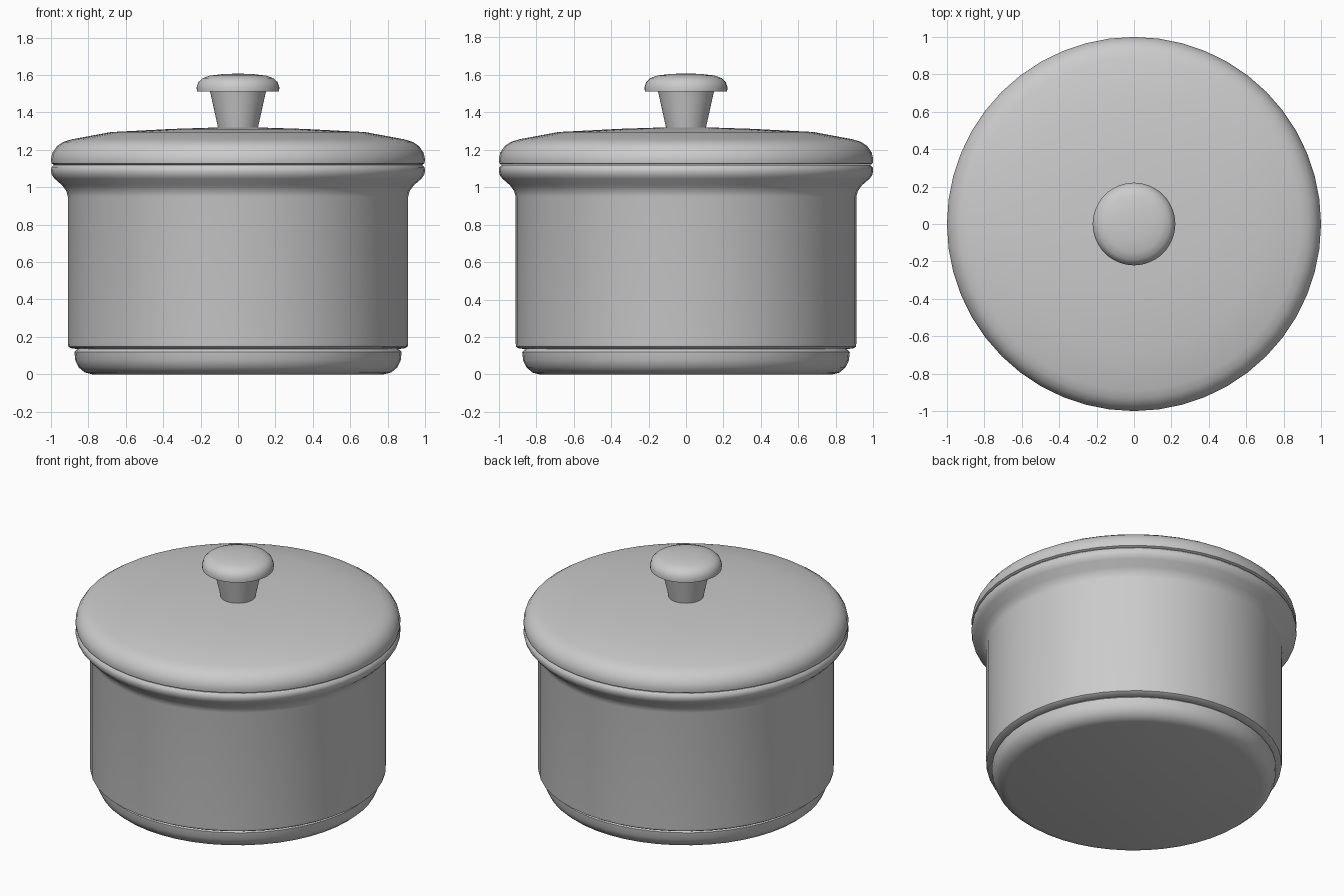
import bpy, bmesh
from math import pi, radians

if "Cube" in bpy.data.objects:
    bpy.data.objects.remove(bpy.data.objects["Cube"])

SEGMENTS = 48


def lathe(name, profile, segments=SEGMENTS, angle=40):
    """Spin an (r, z) profile around the z axis into a smooth-shaded object."""
    bm = bmesh.new()
    verts = [bm.verts.new((r, 0, z)) for r, z in profile]
    edges = [bm.edges.new(pair) for pair in zip(verts, verts[1:])]
    bmesh.ops.spin(bm, geom=verts + edges, cent=(0, 0, 0), axis=(0, 0, 1),
                   angle=2 * pi, steps=segments, use_duplicate=False)
    bmesh.ops.remove_doubles(bm, verts=bm.verts, dist=0.0005)
    bmesh.ops.recalc_face_normals(bm, faces=bm.faces)
    mesh = bpy.data.meshes.new(name)
    bm.to_mesh(mesh)
    bm.free()
    obj = bpy.data.objects.new(name, mesh)
    bpy.context.collection.objects.link(obj)
    bpy.ops.object.select_all(action='DESELECT')
    obj.select_set(True)
    bpy.context.view_layer.objects.active = obj
    bpy.ops.object.shade_smooth_by_angle(angle=radians(angle))
    return obj


# Rounded foot disc under the pot
lathe("pot_base", [(0, 0), (0.78, 0), (0.82, 0.01), (0.853, 0.038),
                   (0.87, 0.075), (0.875, 0.12), (0.865, 0.13),
                   (0.85, 0.14), (0, 0.14)])

# Hollow pot wall with a flared rim
lathe("pot_body", [(0, 0.135), (0.86, 0.135), (0.895, 0.14), (0.907, 0.148),
                   (0.91, 0.165), (0.91, 0.95), (0.918, 0.98), (0.94, 1.01),
                   (0.98, 1.045), (0.995, 1.065), (1.0, 1.085), (0.998, 1.105),
                   (0.985, 1.118), (0.90, 1.118), (0.86, 1.05), (0.86, 0.2),
                   (0, 0.2)])

# Shallow domed lid
lathe("lid", [(0, 1.12), (0.985, 1.12), (0.997, 1.127), (1.0, 1.15),
              (0.992, 1.185), (0.968, 1.22), (0.935, 1.242), (0.89, 1.256),
              (0.68, 1.295), (0.35, 1.312), (0.1, 1.32), (0, 1.32)])

# Tapered knob stem
lathe("knob_stem", [(0, 1.31), (0.105, 1.31), (0.15, 1.515), (0, 1.515)])

# Mushroom knob cap
lathe("knob_cap", [(0, 1.512), (0.22, 1.512), (0.221, 1.535), (0.212, 1.562),
                   (0.19, 1.583), (0.15, 1.597), (0.08, 1.605), (0, 1.608)])
